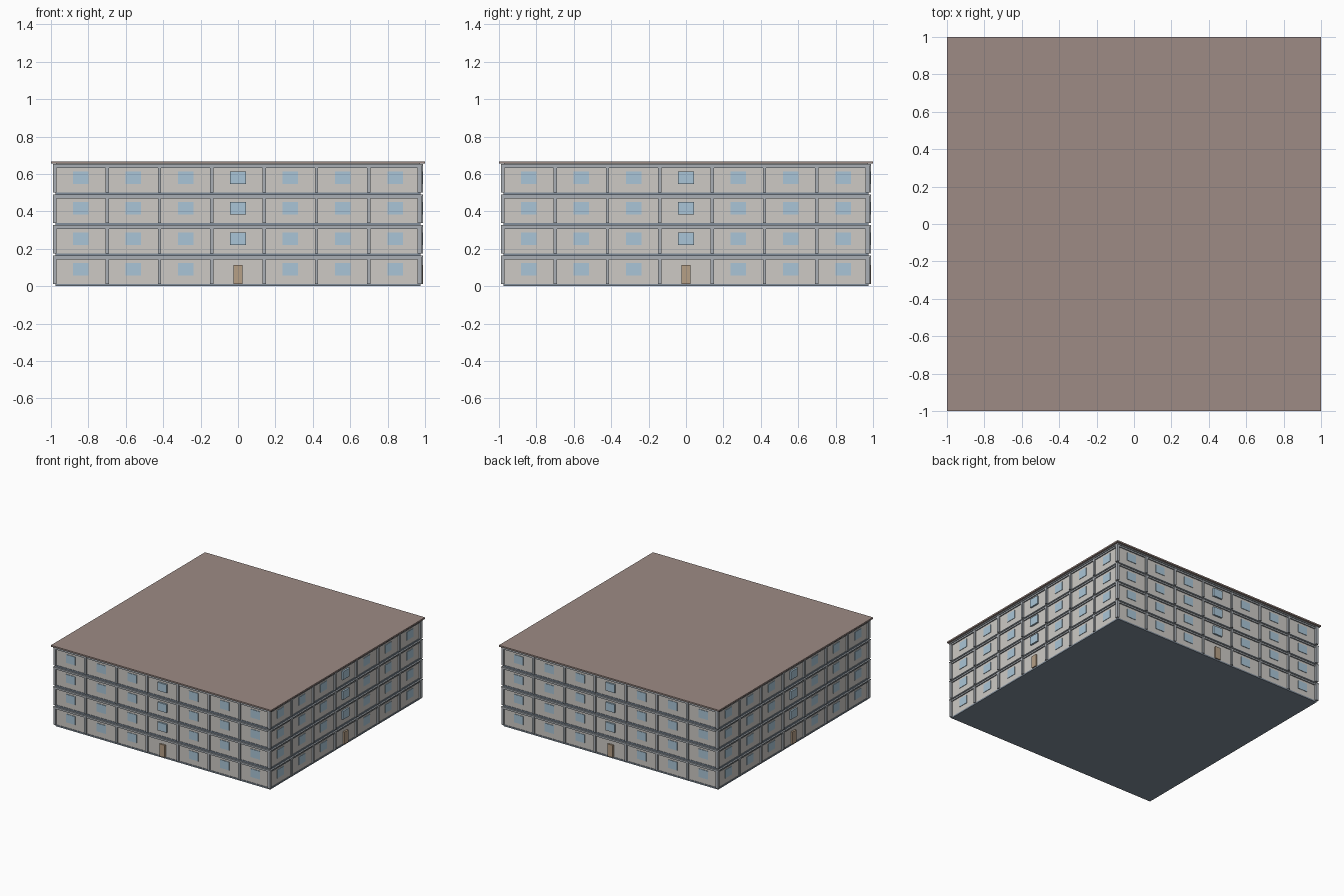
import bpy
import bmesh
from math import pi
from mathutils import Matrix, Vector

if "Cube" in bpy.data.objects:
    bpy.data.objects.remove(bpy.data.objects["Cube"])

BAY, BAYS, FLOORS, H = 0.28, 7, 4, 0.163
WALL = 0.972      # wall face distance from centre
FRAME = 0.985     # face of pilasters and beams


def material(name, rgb):
    m = bpy.data.materials.new(name)
    m.diffuse_color = (*rgb, 1)
    m.use_nodes = True
    m.node_tree.nodes["Principled BSDF"].inputs["Base Color"].default_value = m.diffuse_color
    return m


STONE = material("wall_stone", (0.61, 0.59, 0.56))
TRIM = material("trim_grey", (0.40, 0.43, 0.46))
BASE = material("base_blue_grey", (0.22, 0.27, 0.33))
GLASS = material("glass", (0.40, 0.56, 0.68))
WOOD = material("door_wood", (0.47, 0.35, 0.24))
ROOF = material("roof_brown", (0.34, 0.26, 0.235))


def build(name, boxes, mat, four_sides=False):
    """Joins boxes (lo, hi) in one object, optionally turned onto all four facades."""
    bm = bmesh.new()
    for k in range(4 if four_sides else 1):
        turn = Matrix.Rotation(k * pi / 2, 4, 'Z')
        for lo, hi in boxes:
            lo, hi = Vector(lo), Vector(hi)
            m = turn @ Matrix.Translation((lo + hi) / 2) @ Matrix.Diagonal((*(hi - lo), 1))
            bmesh.ops.create_cube(bm, size=1, matrix=m)
    me = bpy.data.meshes.new(name)
    bm.to_mesh(me)
    bm.free()
    me.materials.append(mat)
    ob = bpy.data.objects.new(name, me)
    bpy.context.collection.objects.link(ob)
    return ob


def slab(r, z0, z1):
    return (-r, -r, z0), (r, r, z1)


def panel(x, half, z0, z1, back, front):
    """Box on the front facade between two depths."""
    return (x - half, -front, z0), (x + half, -back, z1)


# Solid core of the block
build("walls", [slab(WALL, 0.004, 0.655)], STONE)

# Floor plates, beams and pilasters of every storey
plates, beams, caps, pilasters = [], [], [], []
windows, centre_windows, sills = [], [], []
for f in range(FLOORS):
    z = f * H
    plates.append(slab(0.976, z, z + 0.012))
    beams.append(slab(0.981, z + 0.143, z + 0.163))
    caps.append(slab(FRAME + 0.003, z + 0.155, z + 0.163))
    for i in range(BAYS + 1):
        x = (i - BAYS / 2) * BAY
        if i < BAYS:
            pilasters.append(panel(x, 0.009, z + 0.012, z + 0.155, 0.96, FRAME))
    for i in range(BAYS):
        x = (i - BAYS // 2) * BAY
        if i != BAYS // 2:
            windows.append(panel(x, 0.042, z + 0.057, z + 0.125, 0.96, WALL + 0.004))
        elif f > 0:
            centre_windows.append(panel(x, 0.042, z + 0.057, z + 0.125, 0.96, WALL + 0.014))
build("floor_plates", plates, BASE)
build("storey_beams", beams, TRIM)
build("storey_ledges", caps, TRIM)
build("pilasters", pilasters, TRIM, True)
build("windows", windows, GLASS, True)
build("centre_windows", centre_windows, GLASS, True)

# Entrance door in the middle of each facade
build("doors", [panel(0, 0.024, 0.012, 0.112, 0.96, WALL + 0.014)], WOOD, True)

# Overhanging flat roof
build("roof", [slab(1.0, 0.655, 0.667)], ROOF)
